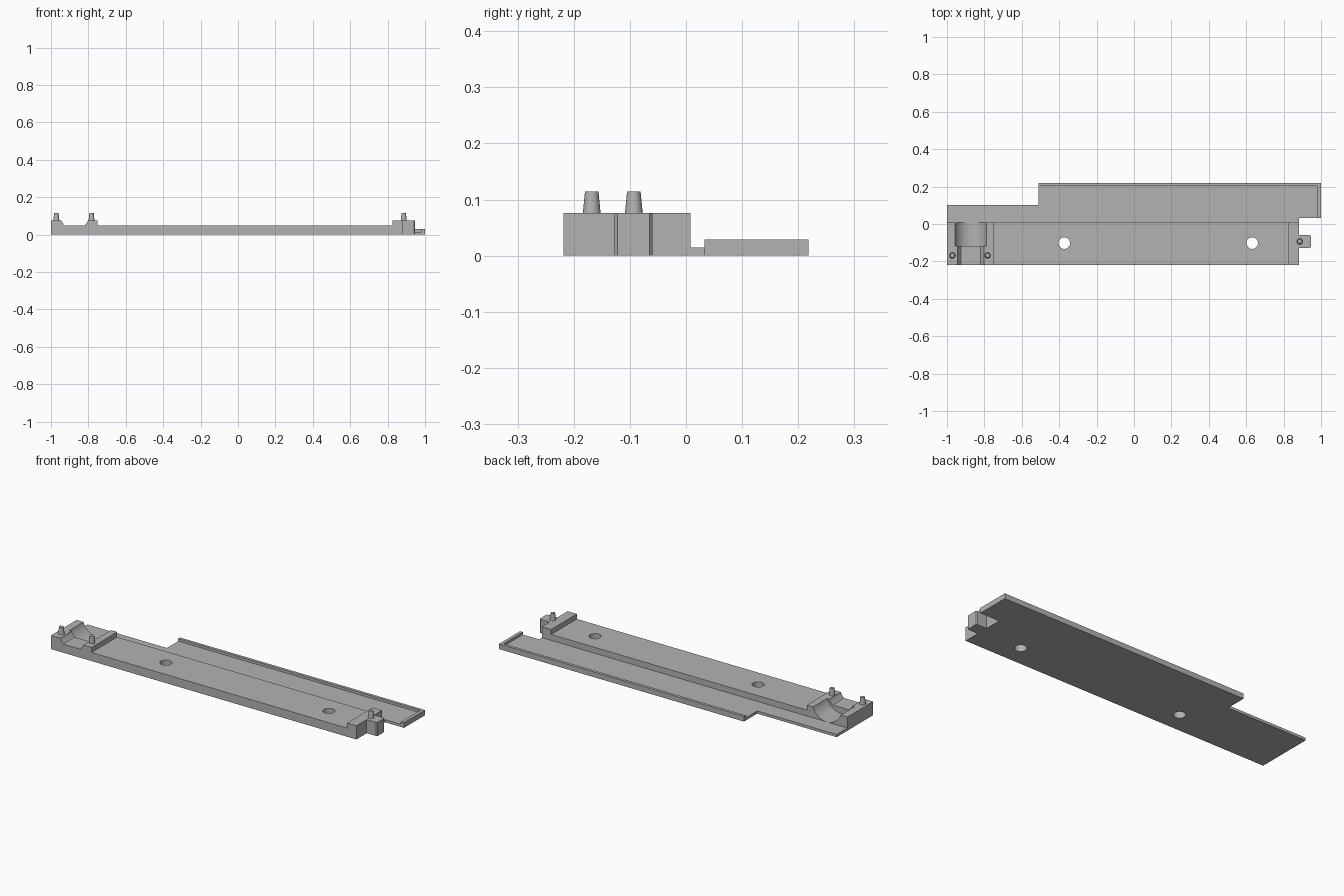
import bpy
import bmesh
from math import sin, cos, pi, sqrt, asin
from mathutils import Vector

cube = bpy.data.objects.get("Cube")
if cube:
    bpy.data.objects.remove(cube, do_unlink=True)

grey = bpy.data.materials.new("plain_grey")
grey.use_nodes = True
grey.diffuse_color = (0.45, 0.45, 0.45, 1)
grey.node_tree.nodes["Principled BSDF"].inputs["Base Color"].default_value = (0.45, 0.45, 0.45, 1)


def finish(name, bm):
    bmesh.ops.recalc_face_normals(bm, faces=bm.faces)
    mesh = bpy.data.meshes.new(name)
    bm.to_mesh(mesh)
    bm.free()
    mesh.materials.append(grey)
    obj = bpy.data.objects.new(name, mesh)
    bpy.context.collection.objects.link(obj)
    return obj


def prism(name, outline, lo, hi, along="z"):
    """Extrude an xy outline along z, or an xz outline along y."""
    place = (lambda a, b, c: (a, b, c)) if along == "z" else (lambda a, b, c: (a, c, b))
    bm = bmesh.new()
    face = bm.faces.new([bm.verts.new(place(a, b, lo)) for a, b in outline])
    new = bmesh.ops.extrude_face_region(bm, geom=[face])["geom"]
    verts = [g for g in new if isinstance(g, bmesh.types.BMVert)]
    bmesh.ops.translate(bm, verts=verts, vec=Vector(place(0, 0, hi - lo)))
    return finish(name, bm)


def cone(name, x, y, lo, hi, r1, r2, sides=32):
    bm = bmesh.new()
    bmesh.ops.create_cone(bm, cap_ends=True, segments=sides, radius1=r1, radius2=r2, depth=hi - lo)
    bmesh.ops.translate(bm, verts=bm.verts, vec=(x, y, (lo + hi) / 2))
    return finish(name, bm)


def smooth(obj):
    bpy.ops.object.select_all(action="DESELECT")
    obj.select_set(True)
    bpy.context.view_layer.objects.active = obj
    bpy.ops.object.shade_smooth_by_angle(angle=pi / 6)


def cut(target, cutter):
    mod = target.modifiers.new("cut", "BOOLEAN")
    mod.operation = "DIFFERENCE"
    mod.solver = "EXACT"
    mod.object = cutter
    bpy.context.view_layer.objects.active = target
    bpy.ops.object.modifier_apply(modifier=mod.name)
    bpy.data.objects.remove(cutter, do_unlink=True)


FRONT, BACK = -0.218, 0.008
BAR, BLOCK, PLATE, RIM = 0.048, 0.076, 0.015, 0.029
END = 0.882

# Main bar with a raised block at each end
bar = prism("main_bar", [(-1, 0), (END, 0), (END, BLOCK), (0.825, BLOCK), (0.825, BAR),
                         (-0.75, BAR), (-0.75, BLOCK), (-1, BLOCK)], FRONT, BACK, "y")

# Screw holes
for x in (-0.373, 0.632):
    cut(bar, cone("hole_cutter", x, -0.102, -0.1, 0.2, 0.031, 0.031))


# Round cradle in the block, with a shallower flat-bottomed front opening
def trough(radius, floor, lo, hi):
    cx, cz = -0.873, 0.105
    drop = min(cz - floor, radius)
    start = asin(drop / radius)
    arcs = [pi + start * i / 16 for i in range(17)]
    left = [(cx + radius * cos(a), cz + radius * sin(a)) for a in arcs]
    right = [(2 * cx - x, z) for x, z in reversed(left)]
    if abs(left[-1][0] - cx) < 1e-4:
        right = right[1:]
    cut(bar, prism("trough_cutter", left + right, lo, hi, "y"))


trough(0.090, PLATE, -0.117, BACK + 0.1)
trough(0.077, BAR, FRONT - 0.1, -0.11)
smooth(bar)

# Thin side plate with a stepped outline
prism("side_plate", [(-1, BACK), (END, BACK), (END, 0.033), (1, 0.033), (1, 0.218),
                     (-0.51, 0.218), (-0.51, 0.102), (-1, 0.102)], 0, PLATE)

# Raised lip along the back and the left end of the plate
prism("plate_lip", [(-0.51, 0.218), (-0.51, 0.202), (0.982, 0.202), (0.982, 0.033),
                    (1, 0.033), (1, 0.218)], PLATE, RIM)

# End tab with chamfered corners
prism("end_tab", [(END, -0.127), (0.94, -0.127), (0.946, -0.122), (0.946, -0.065),
                  (0.94, -0.06), (END, -0.06)], 0, BLOCK)

# Tapered locating pins
for name, x, y in (("outer_pin", -0.971, -0.168), ("inner_pin", -0.783, -0.168), ("tab_pin", 0.886, -0.093)):
    smooth(cone(name, x, y, BLOCK - 0.002, 0.114, 0.016, 0.012, 24))
